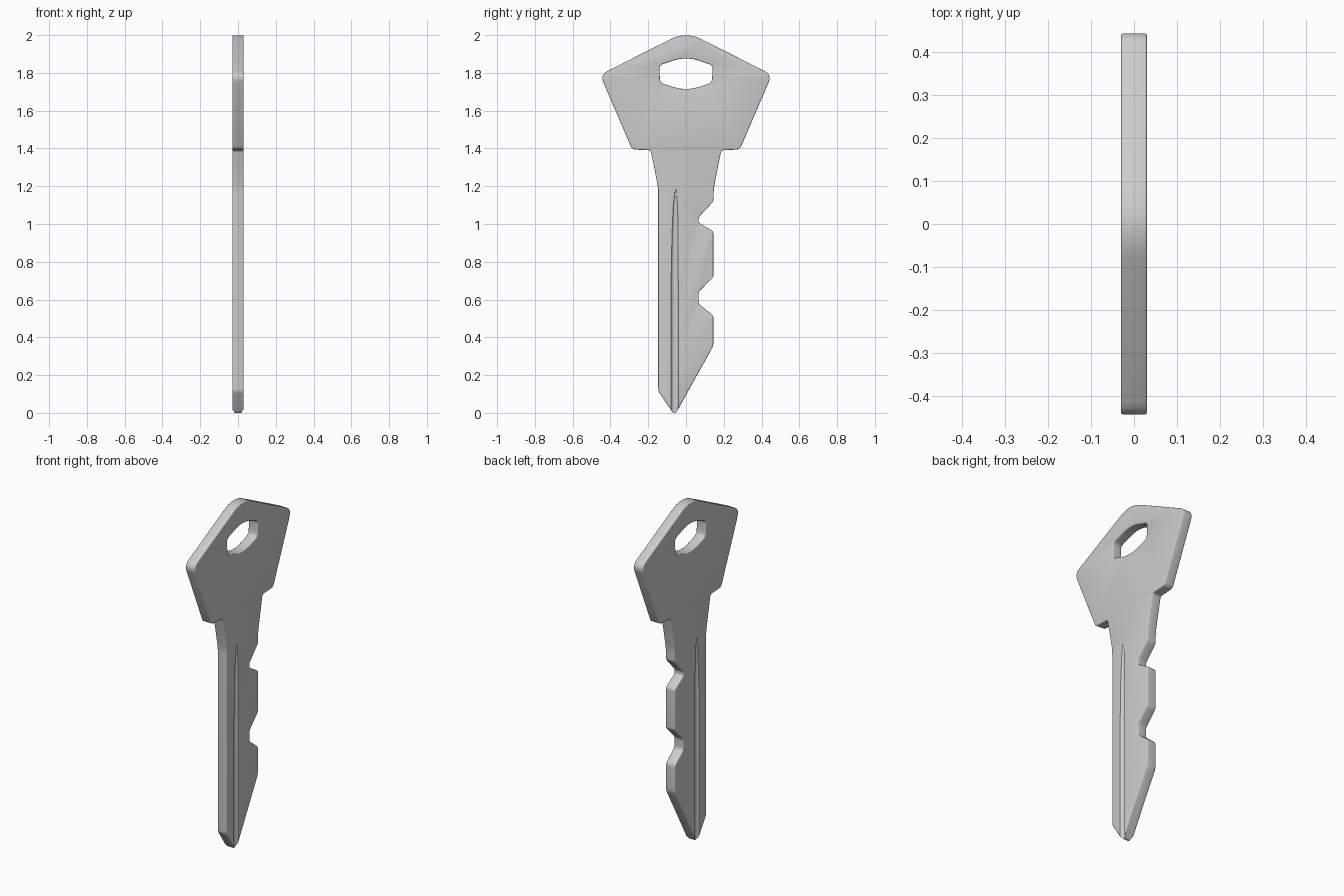
import bpy, bmesh, math
from mathutils import Matrix, Vector

if "Cube" in bpy.data.objects:
    bpy.data.objects.remove(bpy.data.objects["Cube"])

HALF, EDGE = 0.03, 0.005   # half thickness and edge rounding


def rounded(points, steps=5):
    """Round each (y, z, trim) corner with a small quadratic arc."""
    out = []
    for i, (y, z, d) in enumerate(points):
        p = Vector((y, z))
        a = Vector(points[i - 1][:2])
        b = Vector(points[(i + 1) % len(points)][:2])
        start = p + (a - p).normalized() * d
        end = p + (b - p).normalized() * d
        for k in range(steps + 1):
            t = k / steps
            out.append(start * (1 - t) ** 2 + p * 2 * t * (1 - t) + end * t * t)
    return out


def mirrored(points):
    return [(-y, z, d) for y, z, d in reversed(points)]


# Outline: symmetric head, then the cut edge and tip of the blade
head = [(0.455, 1.79, 0.045), (0.285, 1.395, 0.02),
        (0.187, 1.39, 0.012), (0.147, 1.19, 0.03)]
cuts = [(0.145, 1.12, 0.012), (0.066, 1.035, 0.012), (0.066, 1.008, 0.012),
        (0.145, 0.96, 0.012), (0.145, 0.72, 0.012), (0.067, 0.64, 0.012),
        (0.067, 0.577, 0.012), (0.145, 0.515, 0.015), (0.145, 0.355, 0.02)]
tip = [(-0.06, -0.014, 0.03), (-0.147, 0.115, 0.015)]
outline = [(0, 2.02, 0.09)] + head + cuts + tip + mirrored(head)

# Key ring hole
side = [(0.142, 1.84, 0.022), (0.137, 1.748, 0.022)]
hole = [(0, 1.888, 0.07)] + side + [(0, 1.704, 0.07)] + mirrored(side)

# Key body as a filled, extruded curve with rounded edges
curve = bpy.data.curves.new("key_body", 'CURVE')
curve.dimensions = '2D'
curve.fill_mode = 'BOTH'
curve.extrude = HALF - EDGE
curve.bevel_depth = EDGE
curve.bevel_resolution = 2
curve.offset = -EDGE
for profile in (outline, hole):
    pts = rounded(profile)
    spline = curve.splines.new('POLY')
    spline.points.add(len(pts) - 1)
    for sp, p in zip(spline.points, pts):
        sp.co = (p.x, p.y, 0, 1)
    spline.use_cyclic_u = True
source = bpy.data.objects.new("key_source", curve)
bpy.context.collection.objects.link(source)
bpy.context.view_layer.update()
deps = bpy.context.evaluated_depsgraph_get()
mesh = bpy.data.meshes.new_from_object(source.evaluated_get(deps))
bpy.data.objects.remove(source)

bm = bmesh.new()
bm.from_mesh(mesh)
bmesh.ops.remove_doubles(bm, verts=bm.verts, dist=0.0001)
bmesh.ops.transform(bm, verts=bm.verts, matrix=Matrix(
    ((0, 0, 1, 0), (1, 0, 0, 0), (0, 1, 0, 0), (0, 0, 0, 1))))
bmesh.ops.recalc_face_normals(bm, faces=bm.faces)
bm.to_mesh(mesh)
bm.free()
key = bpy.data.objects.new("key_body", mesh)
bpy.context.collection.objects.link(key)


def groove_cutter(sign):
    """Round channel down the blade that narrows to a point at the top."""
    bm = bmesh.new()
    sides = 12
    rings = []
    for z, y, r in ((-0.1, -0.06, 1), (0.7, -0.06, 1), (0.95, -0.058, 0.85),
                    (1.1, -0.056, 0.6), (1.185, -0.055, 0.15)):
        rings.append([bm.verts.new((
            sign * HALF + 0.013 * r * math.cos(2 * math.pi * k / sides),
            y + 0.019 * r * math.sin(2 * math.pi * k / sides), z))
            for k in range(sides)])
    for lo, hi in zip(rings, rings[1:]):
        for k in range(sides):
            j = (k + 1) % sides
            bm.faces.new((lo[k], lo[j], hi[j], hi[k]))
    bm.faces.new(rings[0])
    bm.faces.new(rings[-1])
    bmesh.ops.recalc_face_normals(bm, faces=bm.faces)
    me = bpy.data.meshes.new("groove_cutter")
    bm.to_mesh(me)
    bm.free()
    ob = bpy.data.objects.new("groove_cutter", me)
    bpy.context.collection.objects.link(ob)
    ob.hide_render = True
    return ob


# Cut a groove into both faces
bpy.context.view_layer.objects.active = key
key.select_set(True)
for sign in (1, -1):
    cutter = groove_cutter(sign)
    mod = key.modifiers.new("groove", 'BOOLEAN')
    mod.operation = 'DIFFERENCE'
    mod.solver = 'EXACT'
    mod.object = cutter
    bpy.ops.object.modifier_apply(modifier=mod.name)
    bpy.data.objects.remove(cutter)

bpy.ops.object.shade_smooth_by_angle(angle=math.radians(35))
